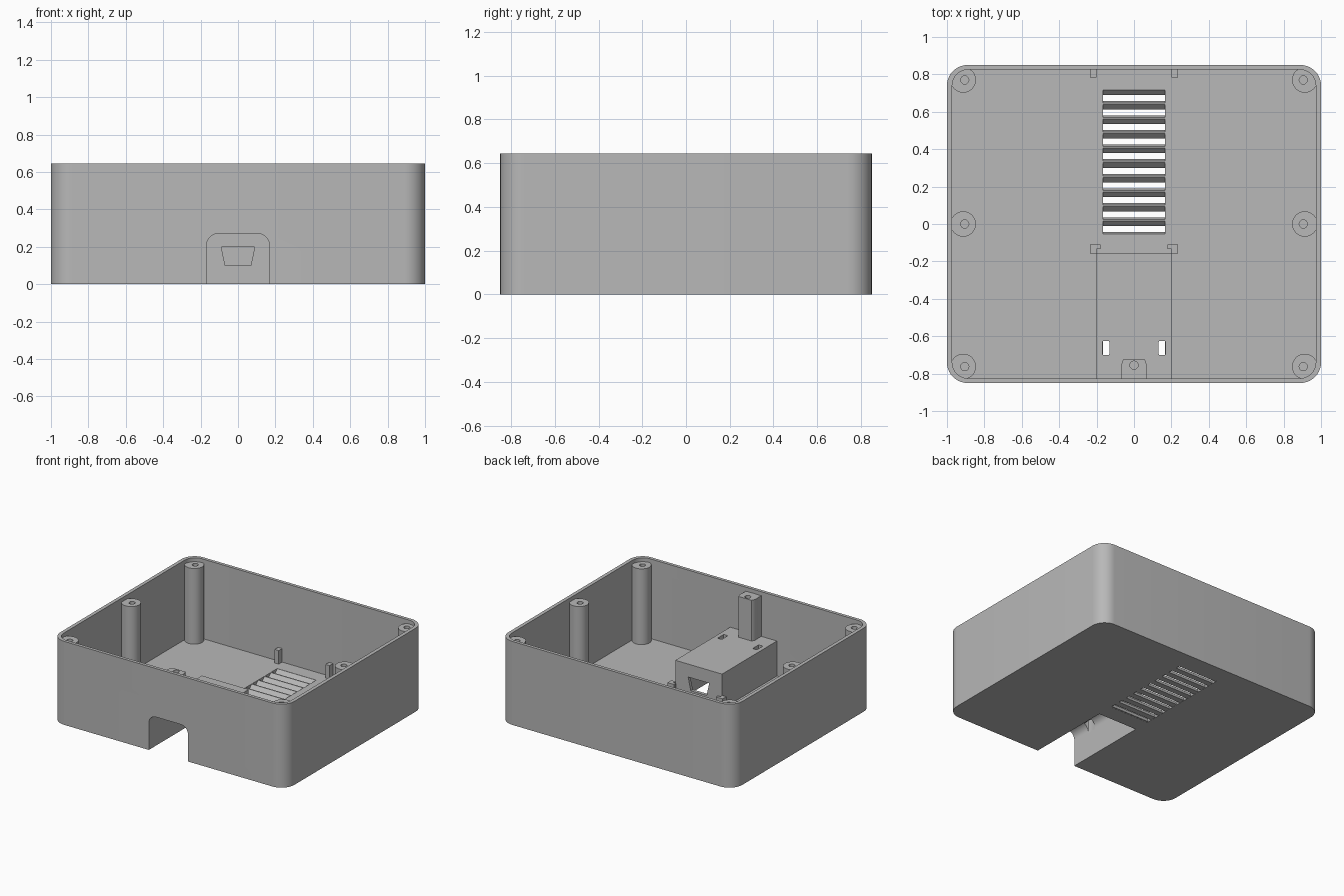
import bpy, bmesh, math
from mathutils import Vector

if "Cube" in bpy.data.objects:
    bpy.data.objects.remove(bpy.data.objects["Cube"])

grey = bpy.data.materials.new("plain grey plastic")
grey.use_nodes = True
colour = (0.48, 0.48, 0.48, 1)
grey.diffuse_color = colour
grey.node_tree.nodes["Principled BSDF"].inputs["Base Color"].default_value = colour


def rounded(x0, x1, y0, y1, r, steps=10):
    """Outline of a rectangle with rounded corners."""
    pts = []
    corners = [(x1 - r, y1 - r), (x0 + r, y1 - r), (x0 + r, y0 + r), (x1 - r, y0 + r)]
    for i, (cx, cy) in enumerate(corners):
        for s in range(steps + 1):
            a = math.pi / 2 * (i + s / steps)
            pts.append((cx + r * math.cos(a), cy + r * math.sin(a)))
    return pts


def rect(x0, x1, y0, y1):
    return [(x0, y0), (x1, y0), (x1, y1), (x0, y1)]


def circle(cx, cy, r, n=32):
    return [(cx + r * math.cos(math.tau * i / n), cy + r * math.sin(math.tau * i / n))
            for i in range(n)]


def prism(name, outline, lo, hi, axis="z"):
    """Extrude an outline from lo to hi along an axis."""
    place = {"x": lambda u, v, w: (w, u, v),
             "y": lambda u, v, w: (u, w, v),
             "z": lambda u, v, w: (u, v, w)}[axis]
    bm = bmesh.new()
    face = bm.faces.new([bm.verts.new(place(u, v, lo)) for u, v in outline])
    out = bmesh.ops.extrude_face_region(bm, geom=[face])
    verts = [g for g in out["geom"] if isinstance(g, bmesh.types.BMVert)]
    bmesh.ops.translate(bm, verts=verts, vec=Vector(place(0, 0, hi - lo)))
    bmesh.ops.recalc_face_normals(bm, faces=bm.faces[:])
    mesh = bpy.data.meshes.new(name)
    bm.to_mesh(mesh)
    bm.free()
    mesh.materials.append(grey)
    ob = bpy.data.objects.new(name, mesh)
    bpy.context.collection.objects.link(ob)
    return ob


def activate(ob):
    bpy.ops.object.select_all(action="DESELECT")
    ob.select_set(True)
    bpy.context.view_layer.objects.active = ob


def cut(ob, *cutter_args):
    """Subtract a prism from an object."""
    cutter = prism("cutter", *cutter_args)
    cutter.hide_render = True
    mod = ob.modifiers.new("cut", "BOOLEAN")
    mod.operation = "DIFFERENCE"
    mod.solver = "EXACT"
    mod.object = cutter
    activate(ob)
    bpy.ops.object.modifier_apply(modifier=mod.name)
    bpy.data.objects.remove(cutter)


def smooth(ob):
    activate(ob)
    bpy.ops.object.shade_smooth_by_angle(angle=math.radians(30))


HEIGHT, FLOOR, POST_TOP = 0.645, 0.03, 0.615
ROOF = 0.30

# Open tray with rounded corners
tray = prism("tray", rounded(-1, 1, -0.85, 0.85, 0.11), 0, HEIGHT)
cut(tray, rounded(-0.972, 0.972, -0.825, 0.825, 0.085), FLOOR, 1)

# Connector tunnel, open at the front and below
arch = rounded(-0.167, 0.167, -0.3, 0.27, 0.06)
cut(tray, arch, -1, -0.18, "y")
tunnel = prism("connector_tunnel", rect(-0.2, 0.2, -0.835, -0.155), 0.01, ROOF)
cut(tunnel, arch, -1, -0.18, "y")
cut(tunnel, [(-0.068, 0.1), (0.068, 0.1), (0.09, 0.2), (-0.09, 0.2)], -0.3, 0, "y")
for side in (-1, 1):
    x = side * 0.15
    cut(tunnel, rounded(x - 0.018, x + 0.018, -0.7, -0.625, 0.006, 3), 0.2, 0.4)

# Vent opening with bevelled slats
VENT_TOP, VENT_END, PITCH = 0.717, -0.053, 0.0779
cut(tray, rect(-0.167, 0.167, VENT_END, VENT_TOP), -1, 0.2)
for i in range(11):
    y = VENT_TOP - i * PITCH
    top, low = FLOOR - 0.001, 0.001
    prism("vent_slat", [(y + 0.008, top), (y, top), (y - 0.027, low), (y + 0.019, low)],
          -0.175, 0.175, "x")

# Screw posts along both sides
for side in (-1, 1):
    for y in (-0.762, 0, 0.77):
        post = prism("screw_post", circle(side * 0.913, y, 0.068), 0.01, POST_TOP)
        cut(post, circle(side * 0.905, y, 0.022, 20), 0.3, 1)
        smooth(post)

# Flat-backed screw post on the tunnel roof
front_post = prism("front_screw_post", circle(0, -0.762, 0.068), ROOF - 0.01, POST_TOP)
cut(front_post, rect(-0.2, 0.2, -0.722, -0.5), 0, 1)
cut(front_post, circle(0, -0.755, 0.022, 20), 0.35, 1)
smooth(front_post)
web = prism("front_post_web", rect(-0.066, 0.066, -0.835, -0.762), ROOF - 0.01, POST_TOP - 0.001)
cut(web, circle(0, -0.755, 0.03, 20), 0.2, 1)

# Board-holding clips behind the tunnel and at the back wall
CLIP_TOP = 0.135
for side in (-1, 1):
    front = [(0.235, -0.157), (0.235, -0.11), (0.178, -0.11),
             (0.178, -0.133), (0.2, -0.133), (0.2, -0.157)]
    prism("front_clip", [(side * x, y) for x, y in front], 0.01, CLIP_TOP)
    back = [(0.235, 0.783), (0.235, 0.835), (0.2, 0.835), (0.2, 0.783)]
    prism("back_clip", [(side * x, y) for x, y in back], 0.01, CLIP_TOP)

smooth(tray)
smooth(tunnel)
